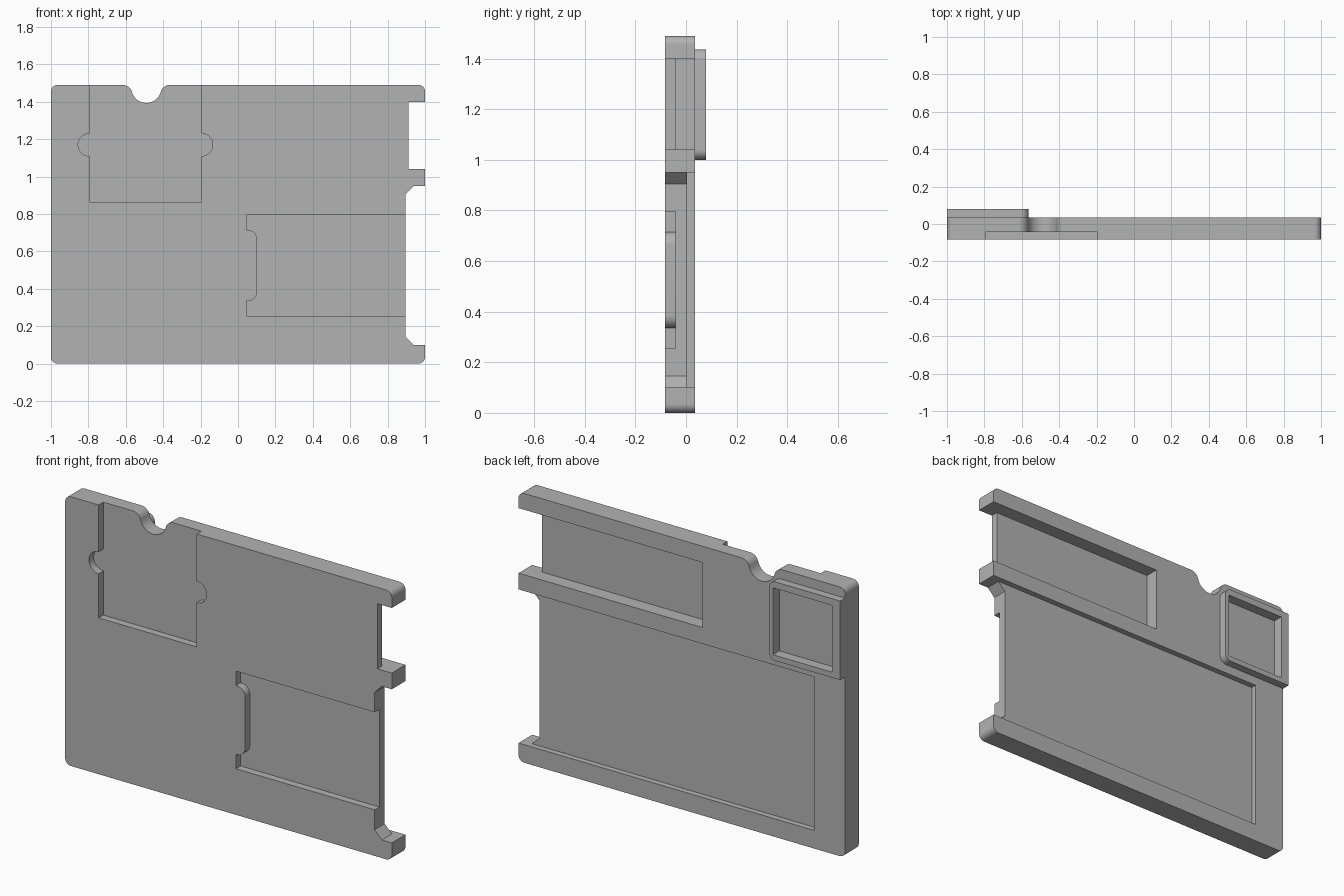
import bpy, bmesh
from math import cos, sin, atan2, radians, pi
from mathutils import Vector

if "Cube" in bpy.data.objects:
    bpy.data.objects.remove(bpy.data.objects["Cube"], do_unlink=True)

grey = bpy.data.materials.new("light_grey")
grey.use_nodes = True
GREY = (0.45, 0.45, 0.45, 1)
grey.diffuse_color = GREY
grey.node_tree.nodes["Principled BSDF"].inputs["Base Color"].default_value = GREY

FRONT, BACK, BOX_BACK = -0.083, 0.036, 0.08
TOP = 1.49
DEEP = -0.042      # floor shared by the front pockets and the upper back pocket


def arc(cx, cz, r, start, end, steps=14):
    """Points on an arc, angles in degrees."""
    angles = [radians(start + (end - start) * i / steps) for i in range(steps + 1)]
    return [(cx + r * cos(a), cz + r * sin(a)) for a in angles]


def rect(x0, x1, z0, z1):
    return [(x0, z0), (x1, z0), (x1, z1), (x0, z1)]


def prism(name, outline, y0, y1):
    """Extrude an x-z outline from y0 to y1."""
    bm = bmesh.new()
    face = bm.faces.new([bm.verts.new((x, y0, z)) for x, z in outline])
    new = bmesh.ops.extrude_face_region(bm, geom=[face])["geom"]
    verts = [v for v in new if isinstance(v, bmesh.types.BMVert)]
    bmesh.ops.translate(bm, vec=Vector((0, y1 - y0, 0)), verts=verts)
    bmesh.ops.recalc_face_normals(bm, faces=bm.faces)
    mesh = bpy.data.meshes.new(name)
    bm.to_mesh(mesh)
    bm.free()
    mesh.materials.append(grey)
    ob = bpy.data.objects.new(name, mesh)
    bpy.context.scene.collection.objects.link(ob)
    return ob


def cut(ob, *cutters):
    for cutter in cutters:
        mod = ob.modifiers.new(cutter.name, "BOOLEAN")
        mod.operation = "DIFFERENCE"
        mod.solver = "EXACT"
        mod.object = cutter
        cutter.hide_render = True
        cutter.hide_viewport = True


def smooth(ob):
    """Apply the cuts, then shade the rounded edges smooth."""
    bpy.ops.object.select_all(action="DESELECT")
    ob.select_set(True)
    bpy.context.view_layer.objects.active = ob
    for mod in list(ob.modifiers):
        bpy.ops.object.modifier_apply(modifier=mod.name)
    bpy.ops.object.shade_smooth_by_angle(angle=radians(30))


# Plate outline: rounded corners and a thumb scoop in the top edge
R = 0.035
scoop_x, scoop_z, scoop_r, lip_r = -0.49, 1.474, 0.08, 0.05
lip_z = TOP - lip_r
lip_dx = ((scoop_r + lip_r) ** 2 - (scoop_z - lip_z) ** 2) ** 0.5
tilt = atan2(scoop_z - lip_z, lip_dx) * 180 / pi
outline = (arc(-1 + R, R, R, 180, 270) + arc(1 - R, R, R, 270, 360)
           + arc(1 - R, TOP - R, R, 0, 90)
           + arc(scoop_x + lip_dx, lip_z, lip_r, 90, 180 - tilt)
           + arc(scoop_x, scoop_z, scoop_r, -tilt, -180 + tilt, 24)[1:]
           + arc(scoop_x - lip_dx, lip_z, lip_r, tilt, 90)[1:]
           + arc(-1 + R, TOP - R, R, 90, 180))
plate = prism("plate", outline, FRONT, BACK)

# Front card pocket with two round finger notches, open at the top
card_pocket = prism(
    "card_pocket_cutter",
    [(-0.795, 0.865), (-0.195, 0.865)] + arc(-0.195, 1.17, 0.06, -90, 90, 20)
    + [(-0.195, 1.6), (-0.795, 1.6)] + arc(-0.795, 1.17, 0.06, 90, 270, 20),
    -0.2, DEEP)

# Front side pocket with a rounded tab, open at the left side
side_pocket = prism(
    "side_pocket_cutter",
    [(0.045, 0.255), (1.1, 0.255), (1.1, 0.795), (0.045, 0.795), (0.045, 0.715)]
    + arc(0.052, 0.665, 0.05, 90, 0) + arc(0.052, 0.385, 0.05, 0, -90)
    + [(0.045, 0.335)],
    -0.2, DEEP)

# Back pockets, open at the left side
large_pocket = prism("large_pocket_cutter", rect(-0.81, 1.1, 0.1, 0.95), 0.004, 0.2)
upper_pocket = prism("upper_pocket_cutter", rect(-0.125, 1.1, 1.04, 1.4), DEEP, 0.2)

# Notches through the left edge
upper_notch = prism("upper_notch_cutter", rect(0.912, 1.1, 1.04, 1.4), -0.2, 0.2)
large_notch = prism(
    "large_notch_cutter",
    [(0.895, 0.145), (0.94, 0.1), (1.1, 0.1), (1.1, 0.95), (0.94, 0.95), (0.895, 0.905)],
    -0.2, 0.2)

# Raised box on the back, rounded on its inner side
box = prism("raised_box",
            [(-1, 1.0)] + arc(-0.605, 1.04, 0.04, 270, 360)
            + arc(-0.605, 1.397, 0.04, 0, 90) + [(-1, 1.437)],
            BACK, BOX_BACK)
box_pocket = prism("box_pocket_cutter", rect(-0.95, -0.588, 1.03, 1.4), 0.024, 0.2)

cut(plate, card_pocket, side_pocket, large_pocket, upper_pocket,
    upper_notch, large_notch, box_pocket)
cut(box, box_pocket)
for part in (plate, box):
    smooth(part)
for ob in list(bpy.data.objects):
    if ob.name.endswith("_cutter"):
        bpy.data.objects.remove(ob, do_unlink=True)
